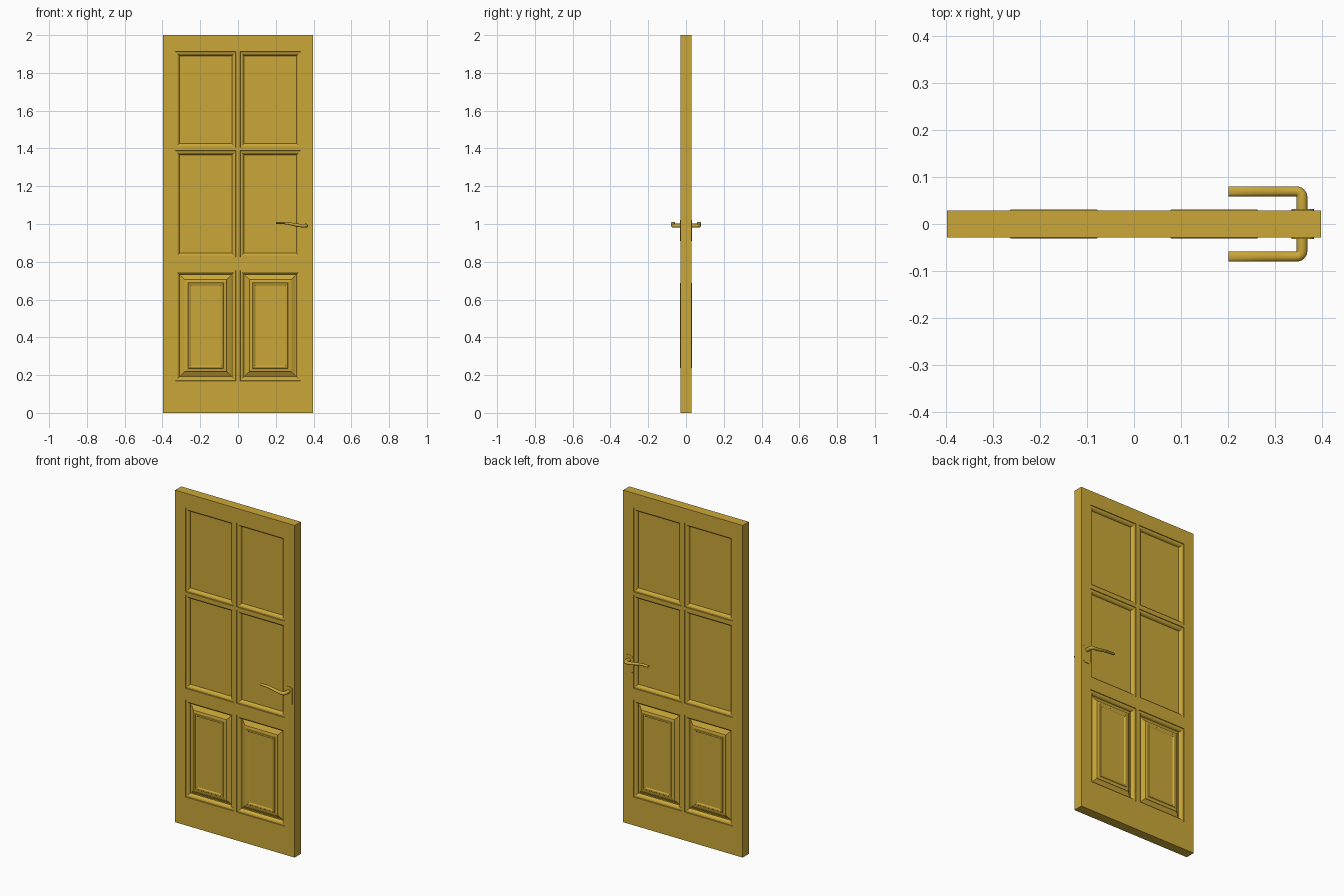
import bpy, bmesh, math

if "Cube" in bpy.data.objects:
    bpy.data.objects.remove(bpy.data.objects["Cube"])

W, T, H = 0.398, 0.029, 2.0            # half width, half thickness, height
PX = (0.011, 0.331)                    # panel opening in x (right half)
PZ = [(0.17, 0.755), (0.825, 1.388), (1.405, 1.912)]

mat = bpy.data.materials.new("golden_paint")
mat.diffuse_color = (0.6, 0.39, 0.04, 1)
mat.use_nodes = True
mat.node_tree.nodes["Principled BSDF"].inputs["Base Color"].default_value = mat.diffuse_color


def finish(name, bm, mirror=(True, True), smooth=None):
    bmesh.ops.remove_doubles(bm, verts=bm.verts, dist=1e-5)
    me = bpy.data.meshes.new(name)
    bm.to_mesh(me)
    bm.free()
    me.materials.append(mat)
    ob = bpy.data.objects.new(name, me)
    bpy.context.collection.objects.link(ob)
    m = ob.modifiers.new("mirror", 'MIRROR')
    m.use_axis = (mirror[0], mirror[1], False)
    m.merge_threshold = 1e-4
    if smooth:
        bpy.context.view_layer.objects.active = ob
        ob.select_set(True)
        bpy.ops.object.shade_smooth_by_angle(angle=math.radians(smooth))
        ob.select_set(False)
    return ob


def quad(bm, *pts):
    return bm.faces.new([bm.verts.new(p) for p in pts])


def rect(x0, x1, z0, z1, inset, y):
    a, b, c, d = x0 + inset, x1 - inset, z0 + inset, z1 - inset
    return [(a, y, c), (b, y, c), (b, y, d), (a, y, d)]


def rings(bm, x0, x1, z0, z1, profile, cap):
    # nested rectangles following an (inset, y) profile
    loops = [rect(x0, x1, z0, z1, i, y) for i, y in profile]
    for o, n in zip(loops, loops[1:]):
        for k in range(4):
            j = (k + 1) % 4
            quad(bm, o[k], o[j], n[j], n[k])
    if cap:
        quad(bm, *loops[-1])


# Door frame with moulded openings (front right quarter, mirrored)
MOULD = [(0, -T), (0.001, -0.025), (0.008, -0.025), (0.013, -0.0235),
         (0.018, -0.019), (0.021, -0.013), (0.022, -0.008)]
bm = bmesh.new()
xs = [0, *PX, W]
zs = [0] + [z for pair in PZ for z in pair] + [H]
for i in range(3):
    for j in range(len(zs) - 1):
        cell = (xs[i], xs[i + 1], zs[j], zs[j + 1])
        if i == 1 and j % 2 == 1:
            rings(bm, *cell, MOULD, False)
        else:
            quad(bm, *rect(*cell, 0, -T))
for z0, z1 in zip(zs, zs[1:]):
    quad(bm, (W, -T, z0), (W, 0, z0), (W, 0, z1), (W, -T, z1))
for x0, x1 in zip(xs, xs[1:]):
    quad(bm, (x0, -T, H), (x1, -T, H), (x1, 0, H), (x0, 0, H))
    quad(bm, (x0, 0, 0), (x1, 0, 0), (x1, -T, 0), (x0, -T, 0))
finish("door_frame", bm)

# Flat upper panes
for n, (z0, z1) in enumerate(PZ[1:]):
    bm = bmesh.new()
    rings(bm, *PX, z0, z1, [(0.02, 0), (0.02, -0.009)], True)
    finish(("middle_panes", "top_panes")[n], bm)

# Raised lower panels: sloped border, raised rim, flat field
bm = bmesh.new()
rings(bm, *PX, *PZ[0], [(0.02, 0), (0.02, -0.009), (0.026, -0.009), (0.047, -0.021),
                        (0.049, -0.025), (0.066, -0.0285), (0.068, -0.031),
                        (0.075, -0.031), (0.081, -0.027)], True)
finish("raised_panels", bm)

# Escutcheon plates with rounded corners
bm = bmesh.new()
r, cx, cz, hw, hh = 0.012, 0.3595, 0.965, 0.0235, 0.055
outline = []
for k in range(4):
    sx, sz = (1, 1, -1, -1)[k], (-1, 1, 1, -1)[k]
    for s in range(5):
        a = math.radians(-90 + 90 * k + 22.5 * s)
        outline.append((cx + sx * (hw - r) + r * math.cos(a),
                        cz + sz * (hh - r) + r * math.sin(a)))
front = [bm.verts.new((x, -0.0315, z)) for x, z in outline]
back = [bm.verts.new((x, -0.028, z)) for x, z in outline]
bm.faces.new(front)
for k in range(len(front)):
    j = (k + 1) % len(front)
    bm.faces.new((front[k], back[k], back[j], front[j]))
finish("escutcheon_plates", bm, (False, True), 30)

# Lever handles: oval section swept along stem, bend and curved grip
path = [(0.358, -0.027, 0.991, 0.0115, 0.0105)]
for s in range(7):
    a = math.radians(-15 * s)
    path.append((0.346 + 0.012 * math.cos(a), -0.0575 + 0.012 * math.sin(a),
                 0.991, 0.0115 - 0.001 * s / 6, 0.0105 - 0.001 * s / 6))
for s in range(1, 11):
    t = s / 10
    path.append((0.346 - 0.145 * t, -0.0695, 0.991 + 0.015 * math.sin(min(1, t * 1.25) * math.pi / 2) ** 2,
                 0.0105, 0.0095 - 0.0045 * t))
bm = bmesh.new()
N, loops = 16, []
for k, (x, y, z, h, v) in enumerate(path):
    p, q = path[max(k - 1, 0)], path[min(k + 1, len(path) - 1)]
    dx, dy = q[0] - p[0], q[1] - p[1]
    d = math.hypot(dx, dy)
    nx, ny = -dy / d, dx / d
    loops.append([])
    for s in range(N):
        a = 2 * math.pi * s / N
        c = h * math.cos(a)
        loops[-1].append(bm.verts.new((x + nx * c, y + ny * c, z + v * math.sin(a))))
for A, B in zip(loops, loops[1:]):
    for s in range(N):
        j = (s + 1) % N
        bm.faces.new((A[s], A[j], B[j], B[s]))
bm.faces.new(loops[0][::-1])
bm.faces.new(loops[-1])
bmesh.ops.recalc_face_normals(bm, faces=bm.faces)
finish("lever_handles", bm, (False, True), 40)
